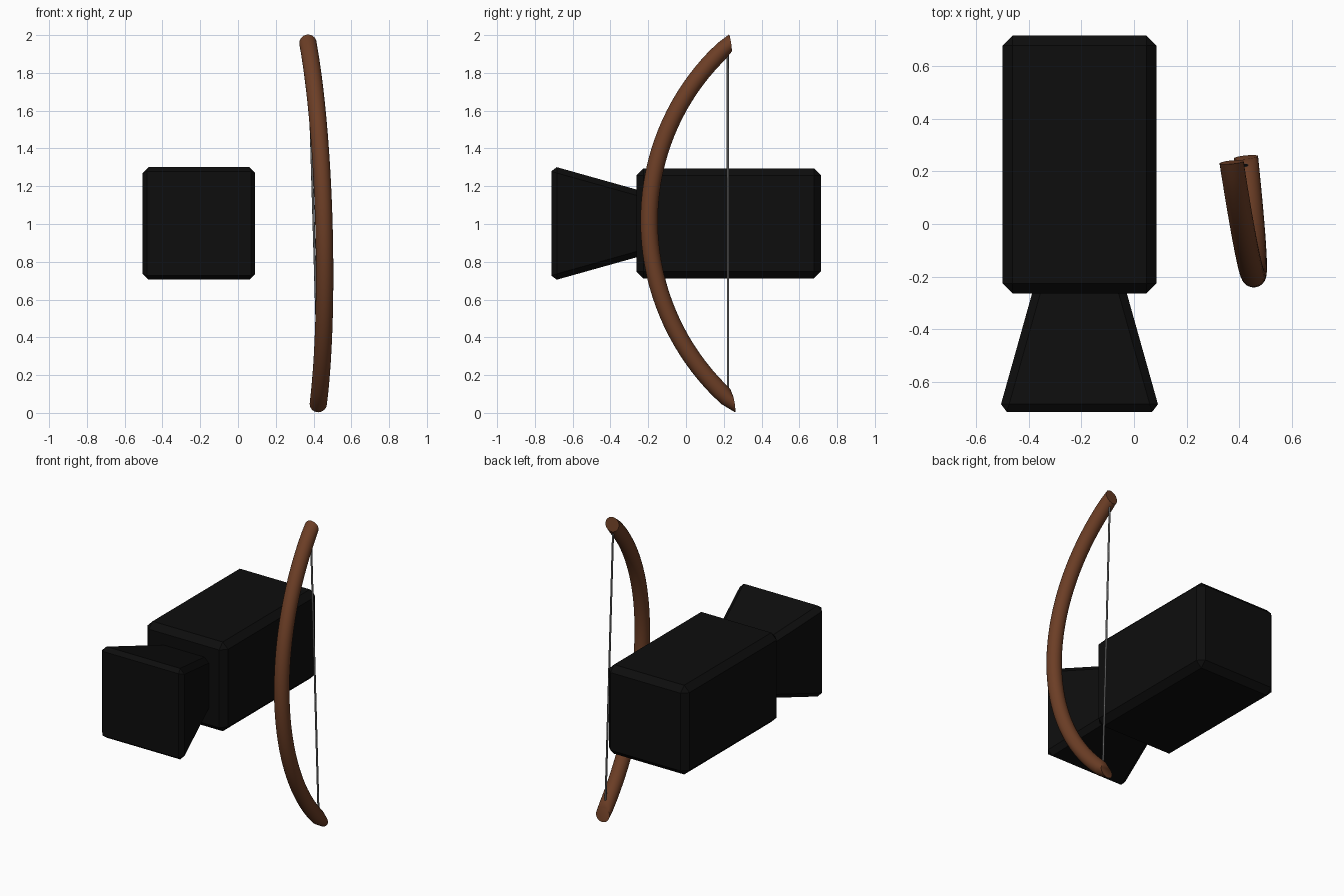
import bpy, bmesh, math
from mathutils import Vector, Matrix

if "Cube" in bpy.data.objects:
    bpy.data.objects.remove(bpy.data.objects["Cube"])


def material(name, color):
    m = bpy.data.materials.new(name)
    m.diffuse_color = (*color, 1)
    m.use_nodes = True
    m.node_tree.nodes["Principled BSDF"].inputs["Base Color"].default_value = m.diffuse_color
    return m


BLACK = material("black", (0.004, 0.004, 0.004))
WOOD = material("wood", (0.15, 0.048, 0.019))
GREY = material("grey", (0.13, 0.13, 0.13))


def loft(name, rings, mat, bevel=0):
    """Skin a list of equal rings into a capped solid."""
    bm = bmesh.new()
    loops = [[bm.verts.new(p) for p in ring] for ring in rings]
    n = len(loops[0])
    for a, b in zip(loops, loops[1:]):
        for i in range(n):
            bm.faces.new((a[i], a[(i + 1) % n], b[(i + 1) % n], b[i]))
    bm.faces.new(loops[0])
    bm.faces.new(loops[-1])
    bmesh.ops.recalc_face_normals(bm, faces=bm.faces)
    me = bpy.data.meshes.new(name)
    bm.to_mesh(me)
    bm.free()
    me.materials.append(mat)
    ob = bpy.data.objects.new(name, me)
    bpy.context.collection.objects.link(ob)
    if bevel:
        mod = ob.modifiers.new("chamfer", 'BEVEL')
        mod.width = bevel
        mod.segments = 1
    else:
        bpy.context.view_layer.objects.active = ob
        ob.select_set(True)
        bpy.ops.object.shade_smooth_by_angle(angle=math.radians(40))
        ob.select_set(False)
    return ob


def square(y, h):
    cx, cz = -0.207, 1.003
    return [(cx + sx * h, y, cz + sz * h)
            for sx, sz in ((-1, -1), (1, -1), (1, 1), (-1, 1))]


def circle(center, normal, r, n):
    z = Vector(normal).normalized()
    x = Vector((1, 0, 0))
    y = z.cross(x).normalized()
    x = y.cross(z)
    return [center + r * (x * math.cos(t) + y * math.sin(t))
            for t in (2 * math.pi * i / n for i in range(n))]


def on_plane(y, z):
    """Point on the slightly tilted plane of the bow."""
    return Vector((0.397 - 0.03 * (z - 1) - 0.13 * (y - 0.25), y, z))


# Camera body and flared lens hood
loft("camera_body", [square(-0.263, 0.292), square(0.715, 0.292)], BLACK, 0.038)
loft("lens_hood", [square(-0.713, 0.306), square(-0.2, 0.162)], BLACK, 0.03)

# Bow limb: circular arc, with end caps turned to face backwards
R, A, N = 1.257, math.radians(49.4), 40
path = []
for i in range(N + 1):
    t = -A + 2 * A * i / N
    z = 1.003 + R * math.sin(t)
    path.append(on_plane(-0.195 + R * (1 - math.cos(t)) - 0.01 * (z - 1), z))
rings = []
for i, p in enumerate(path):
    d = path[min(i + 1, N)] - path[max(i - 1, 0)]
    if i == 0:
        d = Vector((0.1, -1, -0.15))
    elif i == N:
        d = Vector((-0.1, 1, 0.15))
    elif i in (1, N - 1):
        s = 1 if i > 1 else -1
        d = d.normalized() + Vector((0, 0.5 * s, 0))
    rings.append(circle(p, d, 0.046, 24))
loft("bow_limb", rings, WOOD)

# Bowstring
low, high = on_plane(0.223, 0.09), on_plane(0.221, 1.92)
loft("bowstring", [circle(p, high - low, 0.006, 12) for p in (low, high)], GREY)
